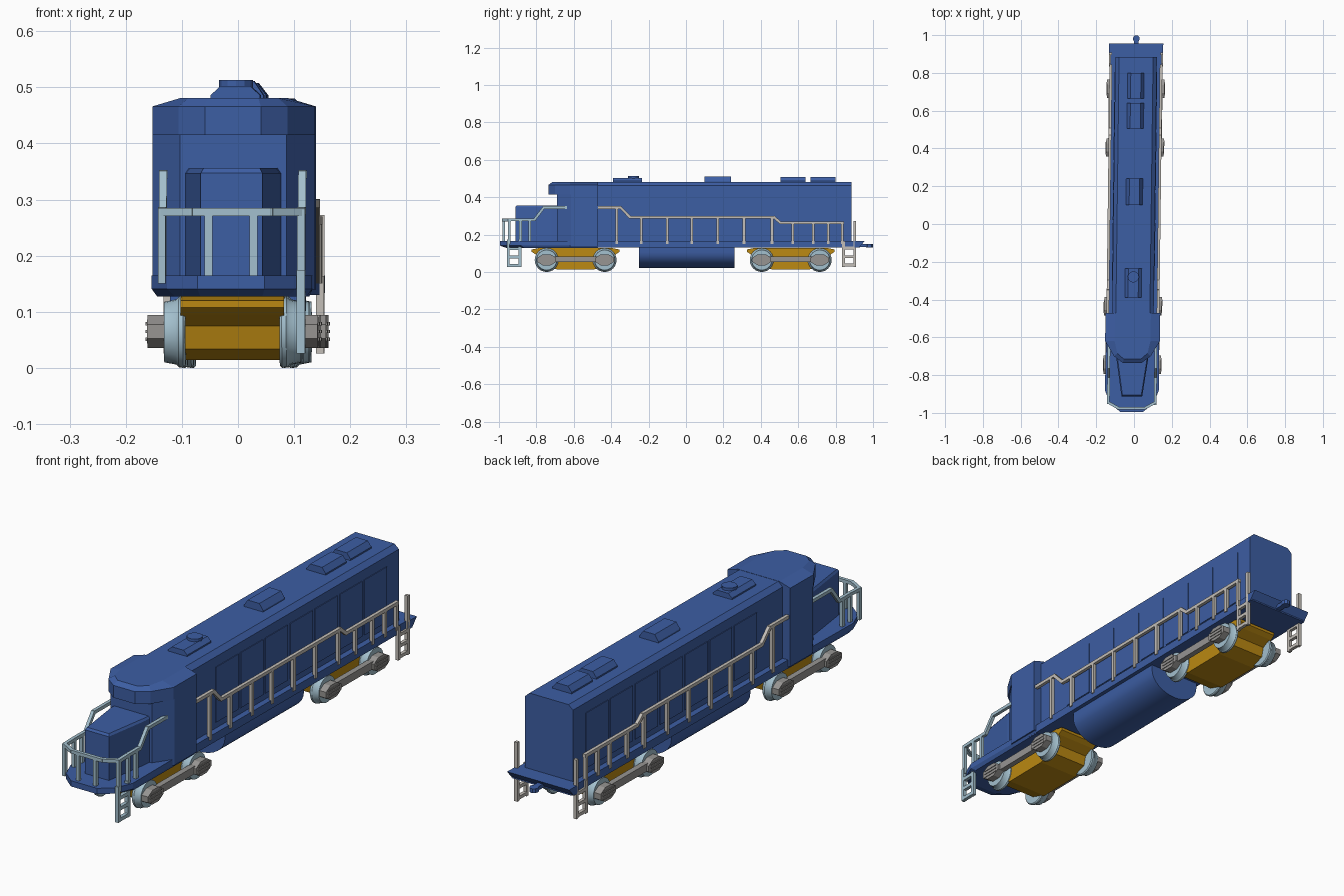
import bpy, bmesh, math
from mathutils import Vector

if "Cube" in bpy.data.objects:
    bpy.data.objects.remove(bpy.data.objects["Cube"])

SKEW = 0.0125  # the body sits turned very slightly about z


def material(name, rgb):
    m = bpy.data.materials.new(name)
    m.diffuse_color = (*rgb, 1)
    m.use_nodes = True
    m.node_tree.nodes["Principled BSDF"].inputs["Base Color"].default_value = m.diffuse_color
    return m


BLUE = material("body_blue", (0.046, 0.112, 0.37))
GOLD = material("bogie_gold", (0.50, 0.25, 0.006))
PALE = material("pale_blue", (0.37, 0.53, 0.62))
STONE = material("rail_stone", (0.55, 0.52, 0.48))
GREY = material("frame_grey", (0.31, 0.30, 0.29))


def finish(name, bm, mat, smooth=False):
    for v in bm.verts:
        v.co.x += SKEW * v.co.y
    bmesh.ops.recalc_face_normals(bm, faces=bm.faces)
    me = bpy.data.meshes.new(name)
    bm.to_mesh(me)
    bm.free()
    me.materials.append(mat)
    ob = bpy.data.objects.new(name, me)
    bpy.context.collection.objects.link(ob)
    if smooth:
        bpy.ops.object.select_all(action='DESELECT')
        ob.select_set(True)
        bpy.context.view_layer.objects.active = ob
        bpy.ops.object.shade_smooth_by_angle(angle=math.radians(35))
    return ob


def loft(bm, rings):
    """Skin equal-length rings of 3D points and cap both ends."""
    rows = [[bm.verts.new(p) for p in r] for r in rings]
    n = len(rows[0])
    for a, b in zip(rows, rows[1:]):
        for i in range(n):
            bm.faces.new((a[i], a[(i + 1) % n], b[(i + 1) % n], b[i]))
    bm.faces.new(rows[0])
    bm.faces.new(rows[-1])


def prism(bm, profile, axis, a, b):
    place = {'x': lambda u, v, t: (t, u, v),
             'y': lambda u, v, t: (u, t, v),
             'z': lambda u, v, t: (u, v, t)}[axis]
    loft(bm, [[place(u, v, t) for u, v in profile] for t in (a, b)])


def box(bm, x0, x1, y0, y1, z0, z1):
    prism(bm, [(x0, y0), (x1, y0), (x1, y1), (x0, y1)], 'z', z0, z1)


def ellipse(cu, cv, ru, rv, n, turn=0.0):
    return [(cu + ru * math.cos(2 * math.pi * (i + turn) / n),
             cv + rv * math.sin(2 * math.pi * (i + turn) / n)) for i in range(n)]


def beam(bm, p, q, w=0.014):
    """Square bar between two points, slightly extended to fill the joints."""
    p, q = Vector(p), Vector(q)
    d = (q - p).normalized()
    side = d.cross(Vector((0, 0, 1)))
    side = side.normalized() if side.length > 0.01 else Vector((1, 0, 0))
    up = side.cross(d)
    h = w / 2
    corners = [side * h * s + up * h * t for s, t in ((-1, -1), (1, -1), (1, 1), (-1, 1))]
    loft(bm, [[e + c for c in corners] for e in (p - d * h * 0.6, q + d * h * 0.6)])


def path(bm, pts, w=0.014):
    for p, q in zip(pts, pts[1:]):
        beam(bm, p, q, w)


def mirrored(half):
    return half + [(-x, y) for x, y in reversed(half)]


# Deck with a faceted front platform
bm = bmesh.new()
box(bm, -0.135, 0.135, -0.62, 0.93, 0.13, 0.165)
plan = mirrored([(0.139, -0.47), (0.143, -0.88), (0.115, -0.95), (0.06, -0.995)])
under = mirrored([(0.133, -0.47), (0.133, -0.86), (0.10, -0.92), (0.055, -0.955)])
loft(bm, [[(x, y, 0.127) for x, y in under], [(x, y, 0.141) for x, y in plan],
          [(x, y, 0.165) for x, y in plan]])
finish("deck", bm, BLUE)

# Rear buffer plate and coupler
bm = bmesh.new()
prism(bm, [(0.90, 0.13), (0.925, 0.13), (0.955, 0.165), (0.90, 0.165)], 'x', -0.143, 0.143)
box(bm, -0.012, 0.012, 0.88, 0.975, 0.134, 0.15)
prism(bm, ellipse(0, 0.981, 0.018, 0.019, 10), 'z', 0.132, 0.15)
finish("rear_coupler", bm, BLUE)

# Long hood
bm = bmesh.new()
prism(bm, mirrored([(0.11, 0.15), (0.11, 0.462), (0.09, 0.48)]), 'y', -0.5, 0.885)
finish("long_hood", bm, BLUE)

# Hood door plates
bm = bmesh.new()
for s in (-1, 1):
    for k in range(7):
        y = -0.30 + 0.16 * k
        x0, x1 = sorted((s * 0.109, s * 0.113))
        box(bm, x0, x1, y, y + 0.145, 0.19, 0.42)
finish("hood_doors", bm, BLUE)

# Cab walls
bm = bmesh.new()
prism(bm, mirrored([(0.145, -0.47), (0.145, -0.615), (0.095, -0.69)]), 'z', 0.14, 0.43)
finish("cab", bm, BLUE)

# Cab roof with overhanging front visor
bm = bmesh.new()
low = mirrored([(0.145, -0.47), (0.145, -0.62), (0.097, -0.70), (0.05, -0.735)])
high = mirrored([(0.095, -0.47), (0.095, -0.62), (0.08, -0.685), (0.045, -0.715)])
loft(bm, [[(x, y, 0.415) for x, y in low], [(x, y, 0.466) for x, y in low],
          [(x, y, 0.481) for x, y in high]])
finish("cab_roof", bm, BLUE)

# Short nose
bm = bmesh.new()
nose = [(0.087, -0.66), (0.083, -0.72), (0.055, -0.912)]
top = [(0.081, -0.66), (0.077, -0.72), (0.050, -0.905)]
loft(bm, [[(x, y, 0.16) for x, y in mirrored(nose)], [(x, y, 0.347) for x, y in mirrored(nose)],
          [(x, y, 0.356) for x, y in mirrored(top)]])
finish("nose", bm, BLUE)

# Roof vents
bm = bmesh.new()
for y0, y1, z in ((-0.39, -0.235, 0.502), (0.10, 0.24, 0.511), (0.505, 0.64, 0.508), (0.665, 0.80, 0.508)):
    prism(bm, mirrored([(0.044, 0.476), (0.044, 0.486), (0.027, z)]), 'y', y0, y1)
prism(bm, ellipse(0, -0.28, 0.03, 0.03, 12), 'z', 0.49, 0.513)
finish("roof_vents", bm, BLUE)

# Fuel tank with rounded belly
bm = bmesh.new()
arc = [(0.118 * math.cos(a), 0.105 - 0.085 * math.sin(a))
       for a in (math.pi * i / 16 for i in range(17))]
prism(bm, [(0.118, 0.135)] + arc + [(-0.118, 0.135)], 'y', -0.25, 0.26)
finish("fuel_tank", bm, BLUE, smooth=True)

# Bogies
for label, cy in (("front", -0.59), ("rear", 0.56)):
    bm = bmesh.new()
    half = [(0.10, 0.014), (0.165, 0.034), (0.175, 0.075), (0.215, 0.095),
            (0.235, 0.108), (0.235, 0.120), (0.20, 0.127)]
    prism(bm, [(cy + u, v) for u, v in mirrored(half)], 'x', -0.092, 0.092)
    finish(label + "_bogie", bm, GOLD)
    wheels, frames = bmesh.new(), bmesh.new()
    for s in (-1, 1):
        for wy in (cy - 0.155, cy + 0.155):
            # flange, then tapered tread
            loft(wheels, [[(s * x, y, z) for y, z in ellipse(wy, 0.064, r, r, 24)]
                          for x, r in ((0.084, 0.06), (0.088, 0.064), (0.096, 0.063),
                                       (0.101, 0.058), (0.122, 0.054))])
            prism(frames, ellipse(wy, 0.065, 0.053, 0.032, 8, 0.5), 'x', s * 0.118, s * 0.152)
            for dz in (-0.014, 0, 0.014):  # ribs on the axle boxes
                x0, x1 = sorted((s * 0.15, s * 0.155))
                box(frames, x0, x1, wy - 0.036, wy + 0.036, 0.062 + dz, 0.068 + dz)
        x0, x1 = sorted((s * 0.118, s * 0.142))
        box(frames, x0, x1, cy - 0.15, cy + 0.15, 0.052, 0.084)
    finish(label + "_wheels", wheels, PALE, smooth=True)
    finish(label + "_side_frames", frames, GREY)

# Side handrails and rear ladders
bm = bmesh.new()
ladder = bmesh.new()
for s in (-1, 1):
    x = s * 0.133
    path(bm, [(x, y, z) for y, z in ((-0.485, 0.345), (-0.35, 0.345), (-0.30, 0.293),
                                     (0.47, 0.293), (0.505, 0.263), (0.84, 0.263))])
    for y in (-0.37, -0.24, -0.10, 0.03, 0.17, 0.31, 0.46, 0.57, 0.68, 0.76, 0.835):
        z = 0.345 if y < -0.35 else 0.293 if y < 0.48 else 0.263
        beam(bm, (x, y, 0.155), (x, y, z))
    x = s * 0.136
    beam(ladder, (x, 0.842, 0.03), (x, 0.842, 0.16))
    beam(ladder, (x, 0.902, 0.03), (x, 0.902, 0.268))
    for z in (0.037, 0.082, 0.128):
        beam(ladder, (x, 0.842, z), (x, 0.902, z))
finish("side_handrails", bm, STONE)
finish("rear_ladders", ladder, STONE)

# Front handrail around the nose
bm = bmesh.new()
for s in (-1, 1):
    x = s * 0.124
    path(bm, [(x, -0.62, 0.345), (x, -0.76, 0.345), (x, -0.81, 0.28), (x, -0.885, 0.28)])
    path(bm, [(x, -0.885, 0.28), (x, -0.945, 0.278), (s * 0.07, -0.975, 0.278), (0, -0.975, 0.278)])
    for px, py in ((x, -0.835), (x, -0.885), (x, -0.945), (s * 0.04, -0.975)):
        beam(bm, (px, py, 0.155), (px, py, 0.278))
finish("front_handrail", bm, PALE)

# Front ladder, right side only
bm = bmesh.new()
for y in (-0.95, -0.888):
    beam(bm, (0.124, y, 0.03), (0.124, y, 0.17), 0.015)
for z in (0.034, 0.08, 0.124):
    beam(bm, (0.124, -0.95, z), (0.124, -0.888, z), 0.015)
finish("front_ladder", bm, PALE)
